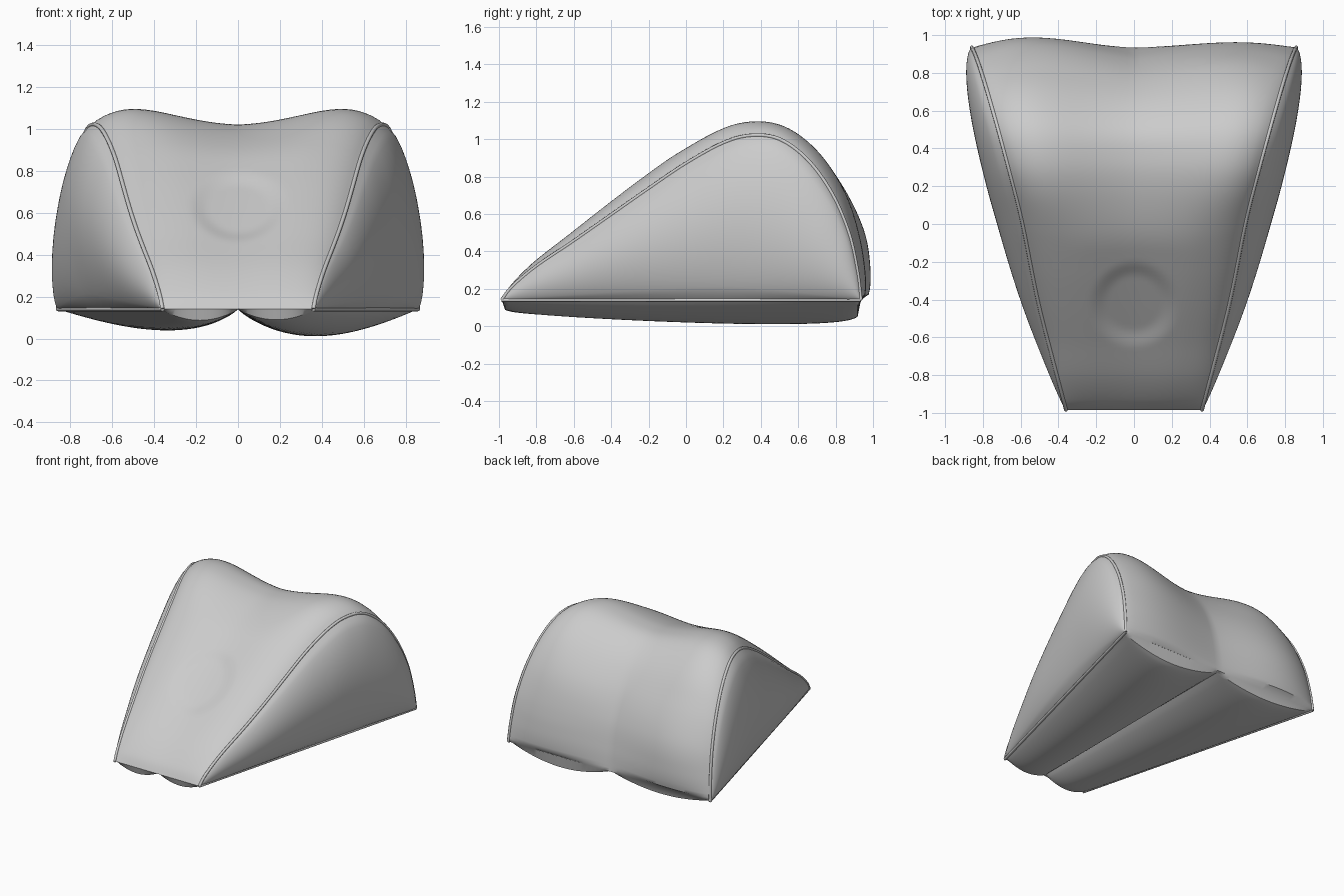
import bpy, bmesh, math
from mathutils import Vector

if "Cube" in bpy.data.objects:
    bpy.data.objects.remove(bpy.data.objects["Cube"])

NS, NU, NV = 110, 48, 24
X0, SLOPE, BASE = 0.36, 0.26, 0.14

# Side profile of the top seam (y, z), front to back
PROFILE = [(-0.985, 0.14), (-0.93, 0.21), (-0.8, 0.32), (-0.6, 0.455), (-0.4, 0.595),
           (-0.2, 0.735), (0.0, 0.87), (0.2, 0.98), (0.35, 1.02), (0.5, 1.0), (0.65, 0.89),
           (0.78, 0.71), (0.87, 0.5), (0.915, 0.3), (0.935, 0.14)]


def catmull(pts, steps=12):
    p = [Vector(q) for q in pts]
    p = [2 * p[0] - p[1]] + p + [2 * p[-1] - p[-2]]
    out = []
    for i in range(1, len(p) - 2):
        a, b, c, d = p[i - 1:i + 3]
        for k in range(steps):
            t = k / steps
            out.append(0.5 * (2 * b + (c - a) * t + (2 * a - 5 * b + 4 * c - d) * t * t
                              + (3 * b - a - 3 * c + d) * t ** 3))
    return out + [p[-2]]


def resample(pts, n):
    acc = [0.0]
    for a, b in zip(pts, pts[1:]):
        acc.append(acc[-1] + (b - a).length)
    out, j = [], 0
    for i in range(n + 1):
        d = acc[-1] * i / n
        while j < len(pts) - 2 and acc[j + 1] < d:
            j += 1
        out.append(pts[j].lerp(pts[j + 1], (d - acc[j]) / (acc[j + 1] - acc[j])))
    return out


def smooth(a, b, x):
    t = min(1, max(0, (x - a) / (b - a)))
    return t * t * (3 - 2 * t)


def arch(t, power):
    return max(0.0, math.sin(math.pi * t)) ** power


def width(y):
    return X0 + SLOPE * (y + 0.985)


prof = resample(catmull(PROFILE), NS)


def top_width(i):
    return width(prof[i].x) - 0.03 * arch(i / NS, 1) * smooth(0.2, 0.5, i / NS)


def top_point(i, u):
    s, p = i / NS, prof[i]
    t = (prof[min(i + 1, NS)] - prof[max(i - 1, 0)]).normalized()
    n = Vector((-t.y, t.x))
    a = abs(u)
    back = smooth(0.4, 0.6, s)
    lobe_back = arch(a ** (2.1 - 0.6 * smooth(0.65, 0.85, s)), 0.8)
    lobe_front = (1 - a ** 6) * (0.75 + 0.25 * smooth(0, 0.6, a))
    if s < 0.5:
        h = 0.075 * arch(s, 0.8)
    else:
        h = (0.075 + 0.035 * smooth(0.75, 0.92, s)) * arch(s, 0.25)
    if u > 0:
        h *= 1 - 0.4 * smooth(0.75, 0.9, s)
    off = h * (lobe_front * (1 - back) + lobe_back * back)
    x = top_width(i) * u
    # shallow tufted dimple on the front slope
    r = math.hypot(x, p.x + 0.4)
    off -= 0.015 * (1 - smooth(0.14, 0.24, r))
    q = p + n * off
    return Vector((x, q.x, q.y))


def base_y(s):
    return -0.985 + 1.92 * s


def side_point(i, v, sign):
    s, p = i / NS, prof[i]
    y = p.x + (base_y(s) - p.x) * v
    z = p.y + (BASE - p.y) * v
    bulge = 0.125 * arch(s, 0.75) * arch(v, 0.6) * (0.75 + 0.5 * s)
    x = width(y) - (width(p.x) - top_width(i)) * (1 - v)
    return Vector((sign * (x + bulge), y, z))


def bottom_point(i, u):
    s = i / NS
    y = base_y(s)
    depth = (0.085 + 0.068 * s) if u > 0 else (0.09 + 0.02 * s)
    return Vector((width(y) * u, y, BASE - depth * arch(s, 0.15) * arch(abs(u), 0.8)))


def add_panel(bm, fn, n, flip):
    rows = [[bm.verts.new(fn(i, k / n)) for k in range(n + 1)] for i in range(NS + 1)]
    for i in range(NS):
        for k in range(n):
            f = [rows[i][k], rows[i][k + 1], rows[i + 1][k + 1], rows[i + 1][k]]
            bm.faces.new(f[::-1] if flip else f)


# Cushion body: top, bottom and two side panels sewn together
bm = bmesh.new()
add_panel(bm, lambda i, t: top_point(i, 2 * t - 1), NU, False)
add_panel(bm, lambda i, t: bottom_point(i, 2 * t - 1), NU, True)
add_panel(bm, lambda i, t: side_point(i, t, 1), NV, False)
add_panel(bm, lambda i, t: side_point(i, t, -1), NV, True)
bmesh.ops.remove_doubles(bm, verts=bm.verts, dist=0.0005)
bmesh.ops.recalc_face_normals(bm, faces=bm.faces)
me = bpy.data.meshes.new("cushion_body")
bm.to_mesh(me)
bm.free()
body = bpy.data.objects.new("cushion_body", me)
bpy.context.collection.objects.link(body)
bpy.context.view_layer.objects.active = body
body.select_set(True)
bpy.ops.object.shade_smooth_by_angle(angle=math.radians(40))


def piping(name, pts, radius):
    cu = bpy.data.curves.new(name, 'CURVE')
    cu.dimensions = '3D'
    cu.bevel_depth, cu.bevel_resolution, cu.use_fill_caps = radius, 2, True
    sp = cu.splines.new('POLY')
    sp.points.add(len(pts) - 1)
    for q, p in zip(sp.points, pts):
        q.co = (*p, 1)
    bpy.context.collection.objects.link(bpy.data.objects.new(name, cu))


# Seams along the panel edges
for sign, label in ((-1, "left"), (1, "right")):
    piping(label + "_top_seam", [top_point(i, sign) for i in range(NS + 1)], 0.01)
    piping(label + "_base_seam", [bottom_point(i, sign) for i in range(NS + 1)], 0.01)
